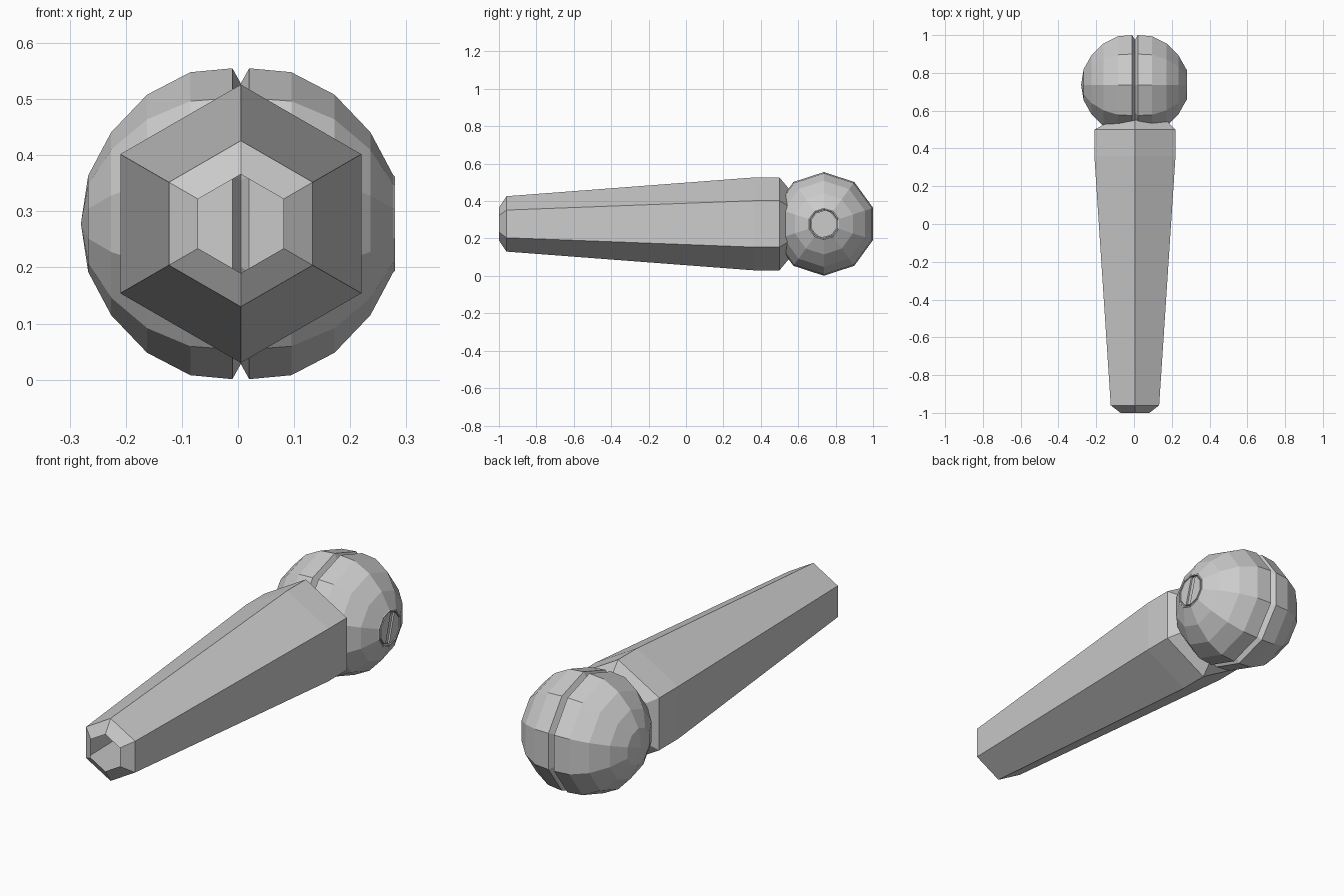
import bpy, bmesh
from math import sin, cos, pi, radians
from mathutils import Vector

cube = bpy.data.objects.get("Cube")
if cube:
    bpy.data.objects.remove(cube)

grey = bpy.data.materials.new("light_grey")
grey.use_nodes = True
grey.diffuse_color = (0.6, 0.6, 0.6, 1)
grey.node_tree.nodes["Principled BSDF"].inputs["Base Color"].default_value = (0.6, 0.6, 0.6, 1)

MID_X, MID_Z, BALL_Y = 0.005, 0.278, 0.737


def finish(name, bm):
    mesh = bpy.data.meshes.new(name)
    bm.to_mesh(mesh)
    bm.free()
    mesh.materials.append(grey)
    obj = bpy.data.objects.new(name, mesh)
    bpy.context.collection.objects.link(obj)
    return obj


def loft(bm, rings):
    """Bridge consecutive rings; a ring of one point closes as a fan."""
    loops = [[bm.verts.new(p) for p in ring] for ring in rings]
    for a, b in zip(loops, loops[1:]):
        n = max(len(a), len(b))
        for i in range(n):
            j = (i + 1) % n
            quad = [a[i % len(a)], a[j % len(a)], b[j % len(b)], b[i % len(b)]]
            bm.faces.new(list(dict.fromkeys(quad)))
    bmesh.ops.recalc_face_normals(bm, faces=bm.faces)
    return loops


# Tapered six-sided handle, open at the front end
def hexagon(y, r):
    return [Vector((MID_X + r * sin(i * pi / 3), y, MID_Z + r * cos(i * pi / 3)))
            for i in range(6)]


bm = bmesh.new()
sections = [(-1, 0.088), (-0.96, 0.148), (0.36, 0.248), (0.5, 0.248), (0.55, 0.188)]
loops = loft(bm, [hexagon(y, r) for y, r in sections])
for v in loops[-1]:
    if v.co.x < -0.1:
        v.co.y = 0.527      # shorter collar on the right side
finish("handle", bm)


# Faceted ball head turned about the x axis, with a V groove round the middle
def decagon(x, r):
    if r == 0:
        return [Vector((x, BALL_Y, MID_Z))]
    return [Vector((x, BALL_Y + r * sin(i * pi / 5), MID_Z + r * cos(i * pi / 5)))
            for i in range(10)]


half = [(-0.267, 0.086), (-0.226, 0.163), (-0.162, 0.23), (-0.085, 0.27), (-0.01, 0.277)]
profile = [(-0.28, 0)] + half + [(MID_X, 0.25)]
profile += [(2 * MID_X - x, r) for x, r in reversed(half)]
# rim and recessed seat for the screw
profile += [(0.28, 0.084), (0.28, 0.078), (0.27, 0.076), (0.27, 0)]
bm = bmesh.new()
loft(bm, [decagon(x, r) for x, r in profile])
finish("ball_head", bm)

# Slotted screw on the left side of the ball
bm = bmesh.new()
loft(bm, [decagon(0.268, 0.072), decagon(0.28, 0.072)])
top = [v for v in bm.verts if v.co.x > 0.275]
bm.faces.new(top)
tilt = radians(16)
across = Vector((0, cos(tilt), -sin(tilt)))
centre = Vector((0.28, BALL_Y, MID_Z))
for side in (-1, 1):
    bmesh.ops.bisect_plane(bm, geom=bm.verts[:] + bm.edges[:] + bm.faces[:],
                           plane_co=centre + across * 0.014 * side, plane_no=across)
bmesh.ops.recalc_face_normals(bm, faces=bm.faces)
slot = [f for f in bm.faces if all(v.co.x > 0.279 for v in f.verts)
        and abs((f.calc_center_median() - centre).dot(across)) < 0.01]
moved = bmesh.ops.extrude_face_region(bm, geom=slot)["geom"]
bmesh.ops.translate(bm, vec=(-0.008, 0, 0),
                    verts=[g for g in moved if isinstance(g, bmesh.types.BMVert)])
bmesh.ops.delete(bm, geom=[f for f in slot if f.is_valid], context="FACES")
finish("slotted_screw", bm)
